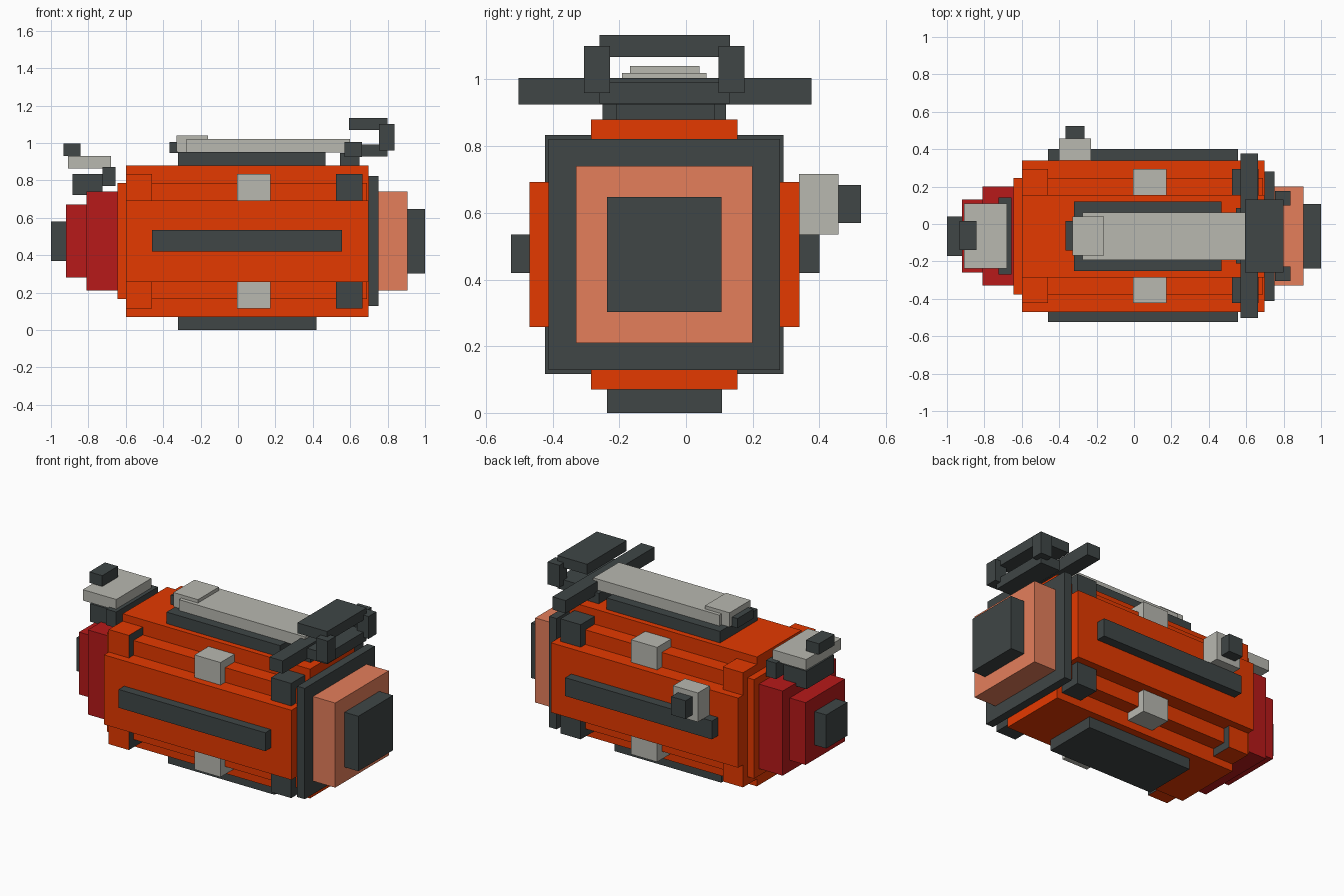
import bpy
import bmesh
from mathutils import Vector

cube = bpy.data.objects.get("Cube")
if cube:
    bpy.data.objects.remove(cube, do_unlink=True)


def material(name, r, g, b):
    m = bpy.data.materials.new(name)
    m.use_nodes = True
    m.diffuse_color = (r, g, b, 1)
    shader = next(n for n in m.node_tree.nodes if n.type == "BSDF_PRINCIPLED")
    shader.inputs["Base Color"].default_value = (r, g, b, 1)
    return m


orange = material("orange", 0.78, 0.041, 0.0)
charcoal = material("charcoal", 0.05, 0.061, 0.061)
grey = material("light grey", 0.48, 0.48, 0.435)
red = material("dark red", 0.475, 0.01, 0.01)
salmon = material("salmon", 0.78, 0.21, 0.105)

# Centre line of the barrel
CY, CZ = -0.065, 0.475


def box(name, mat, x, y, z):
    """Box from its (min, max) extent on each axis."""
    lo, hi = Vector((x[0], y[0], z[0])), Vector((x[1], y[1], z[1]))
    bm = bmesh.new()
    bmesh.ops.create_cube(bm, size=1)
    bmesh.ops.scale(bm, vec=hi - lo, verts=bm.verts)
    mesh = bpy.data.meshes.new(name)
    bm.to_mesh(mesh)
    bm.free()
    mesh.materials.append(mat)
    obj = bpy.data.objects.new(name, mesh)
    obj.location = (lo + hi) / 2
    bpy.context.collection.objects.link(obj)
    return obj


def centred(name, mat, x, half_y, half_z):
    """Box centred on the barrel line."""
    return box(name, mat, x, (CY - half_y, CY + half_y), (CZ - half_z, CZ + half_z))


# Stepped barrel body
centred("body_tall", orange, (-0.6, 0.699), 0.22, 0.405)
centred("body_wide", orange, (-0.6, 0.699), 0.405, 0.218)
centred("body_core", orange, (-0.645, 0.69), 0.312, 0.31)

# Corner blocks repeated on the four diagonal edges
for label, mat, x in (("rear_corner", orange, (-0.6, -0.46)),
                      ("clasp", grey, (-0.005, 0.175)),
                      ("front_corner", charcoal, (0.525, 0.665))):
    for sy in (-1, 1):
        for sz in (-1, 1):
            side = ("front" if sy < 0 else "back") + ("_lower" if sz < 0 else "_upper")
            y = sorted((CY + sy * 0.21, CY + sy * 0.358))
            z = sorted((CZ + sz * 0.21, CZ + sz * 0.359))
            block = box(label + "_" + side, mat, x, y, z)
            # Rear corners have a dark inner end
            if label == "rear_corner":
                block.data.materials.append(charcoal)
                for face in block.data.polygons:
                    face.material_index = int(face.normal.x > 0.5)

# End caps
centred("collar", charcoal, (0.699, 0.751), 0.347, 0.347)
centred("nose", salmon, (0.751, 0.905), 0.265, 0.265)
centred("nose_tip", charcoal, (0.905, 1.0), 0.172, 0.172)
centred("tail_large", red, (-0.81, -0.645), 0.265, 0.265)
centred("tail_small", red, (-0.92, -0.81), 0.195, 0.195)
centred("tail_tip", charcoal, (-1.0, -0.92), 0.105, 0.105)

# Side rails and foot
box("front_rail", charcoal, (-0.46, 0.557), (-0.525, -0.47), (0.42, 0.535))
box("back_rail", charcoal, (-0.46, 0.557), (0.339, 0.4), (0.42, 0.535))
box("foot", charcoal, (-0.32, 0.42), (-0.237, 0.108), (0, 0.072))

# Side knob on the back
box("side_mount", grey, (-0.402, -0.23), (0.339, 0.457), (0.535, 0.717))
box("side_knob", charcoal, (-0.365, -0.265), (0.455, 0.525), (0.57, 0.684))

# Top spine
box("spine_base", charcoal, (-0.32, 0.467), (-0.25, 0.12), (0.878, 0.952))
box("spine", grey, (-0.275, 0.6), (-0.192, 0.062), (0.95, 1.02))
box("spine_pad", grey, (-0.33, -0.16), (-0.168, 0.04), (0.952, 1.041))
box("spine_stop", charcoal, (-0.367, -0.3), (-0.142, 0.015), (0.945, 1.005))

# Handle at the nose end
box("handle_foot", charcoal, (0.545, 0.65), (-0.21, 0.085), (0.878, 0.945))
box("cross_bar", charcoal, (0.57, 0.662), (-0.503, 0.377), (0.925, 1.005))
box("handle_lower", charcoal, (0.6, 0.8), (-0.26, 0.132), (0.928, 0.992))
box("handle_upper", charcoal, (0.593, 0.8), (-0.26, 0.132), (1.068, 1.133))
for name, s in (("handle_post_front", -1), ("handle_post_back", 1)):
    y = sorted((CY + s * 0.163, CY + s * 0.241))
    box(name, charcoal, (0.755, 0.836), y, (0.96, 1.1))

# Valve stack at the tail end
box("valve_base", charcoal, (-0.885, -0.725), (-0.2, 0.07), (0.722, 0.835))
box("valve_bracket", charcoal, (-0.725, -0.655), (-0.27, 0.143), (0.77, 0.87))
box("valve_plate", grey, (-0.91, -0.678), (-0.237, 0.11), (0.862, 0.93))
box("valve_knob", charcoal, (-0.932, -0.843), (-0.14, 0.015), (0.93, 0.998))
